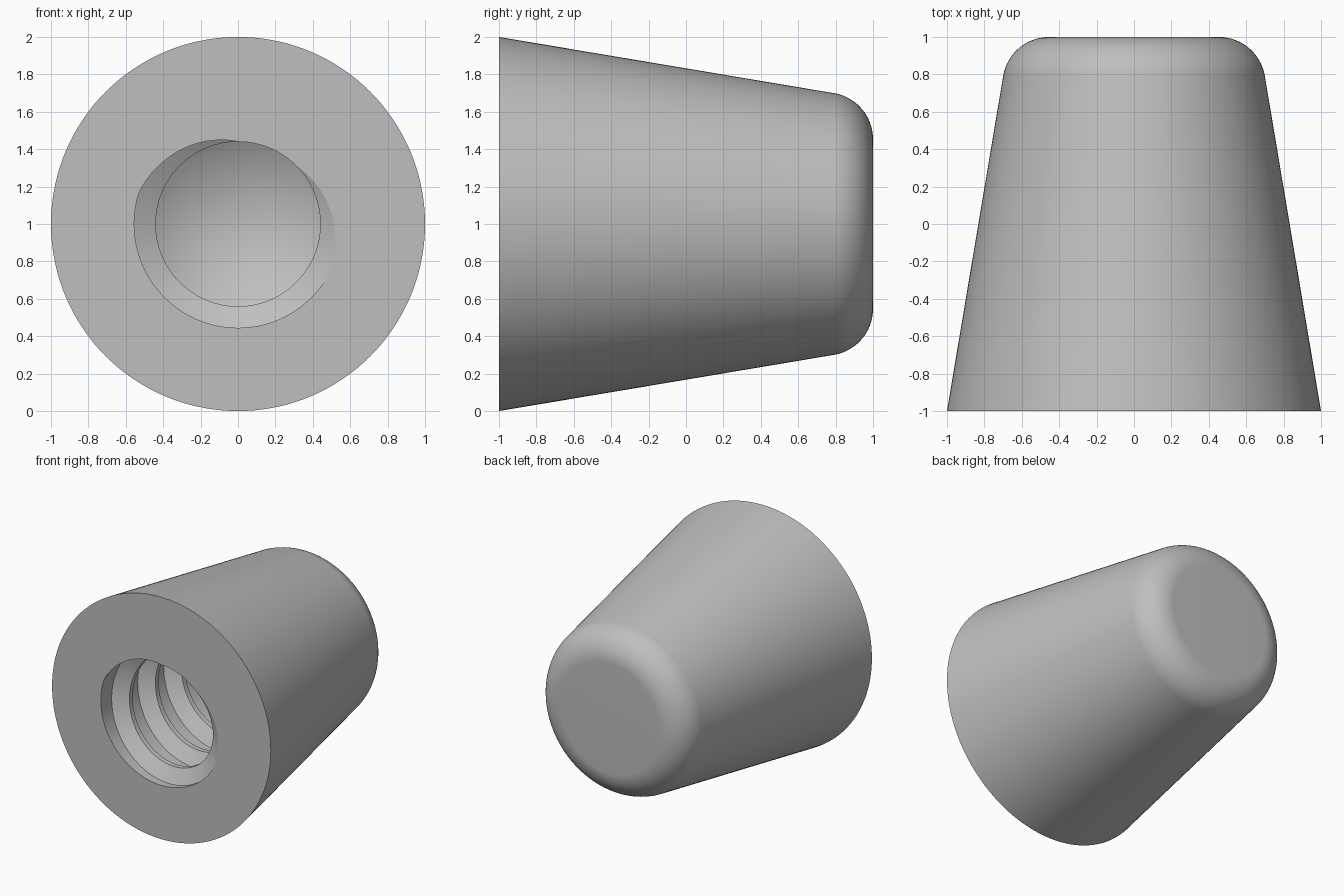
import bpy, bmesh, math

cube = bpy.data.objects.get("Cube")
if cube:
    bpy.data.objects.remove(cube, do_unlink=True)

SEGMENTS = 144
FRONT, BACK = -1.0, 1.0
PITCH, MINOR, MAJOR = 0.34, 0.44, 0.555
THREAD_END, PILOT_END, TIP = 0.4, 0.5, 0.76
# Thread section over one turn: crest start, crest end, root start, root end
BREAKS = [(0.125, MINOR), (0.25, MINOR), (0.45, MAJOR), (0.925, MAJOR)]


def thread_radius(phase):
    """Radius of the thread section at a phase counted in turns."""
    p = (phase - BREAKS[0][0]) % 1 + BREAKS[0][0]
    knots = BREAKS + [(BREAKS[0][0] + 1, MINOR)]
    for (a, ra), (b, rb) in zip(knots, knots[1:]):
        if p <= b:
            return ra + (rb - ra) * (p - a) / (b - a)
    return MINOR


def outer_profile():
    """Back cap, rounded rim and tapered side as (radius, y)."""
    fillet, centre, taper = 0.25, 0.453, math.radians(9.5)
    points = [(0, BACK)]
    steps = 20
    for i in range(steps + 1):
        a = math.pi / 2 + (taper - math.pi / 2) * i / steps
        points.append((centre + fillet * math.cos(a),
                       BACK - fillet + fillet * math.sin(a)))
    return points + [(1.0, FRONT)]


def bore_profile(turn):
    """Threaded bore, pilot hole and drill point at one angle."""
    points = []
    for n in range(-1, math.ceil((THREAD_END - FRONT) / PITCH) + 2):
        for c, _ in BREAKS:
            y = FRONT + PITCH * (n + c - turn)
            y = min(max(y, FRONT), THREAD_END)
            points.append((thread_radius((y - FRONT) / PITCH + turn), y))
    return points + [(MINOR, THREAD_END), (MINOR, PILOT_END), (0, TIP)]


# Sweep the section around the y axis, one column per angle
bm = bmesh.new()
columns = []
for j in range(SEGMENTS + 1):
    turn = j / SEGMENTS
    ca, sa = math.cos(turn * math.tau), math.sin(turn * math.tau)
    columns.append([bm.verts.new((r * ca, y, 1 + r * sa))
                    for r, y in outer_profile() + bore_profile(turn)])
for left, right in zip(columns, columns[1:]):
    for i in range(len(left) - 1):
        bm.faces.new((left[i], left[i + 1], right[i + 1], right[i]))
bmesh.ops.remove_doubles(bm, verts=bm.verts, dist=1e-5)
bmesh.ops.recalc_face_normals(bm, faces=bm.faces)

mesh = bpy.data.meshes.new("tapered_knob")
bm.to_mesh(mesh)
bm.free()
knob = bpy.data.objects.new("tapered_knob", mesh)
bpy.context.collection.objects.link(knob)

# Plain grey material
grey = bpy.data.materials.new("plain_grey")
colour = (0.52, 0.52, 0.52, 1)
grey.diffuse_color = colour
grey.use_nodes = True
grey.node_tree.nodes["Principled BSDF"].inputs["Base Color"].default_value = colour
mesh.materials.append(grey)

# Smooth sides with crisp thread and face edges
bpy.ops.object.select_all(action="DESELECT")
knob.select_set(True)
bpy.context.view_layer.objects.active = knob
bpy.ops.object.shade_smooth_by_angle(angle=math.radians(25))
